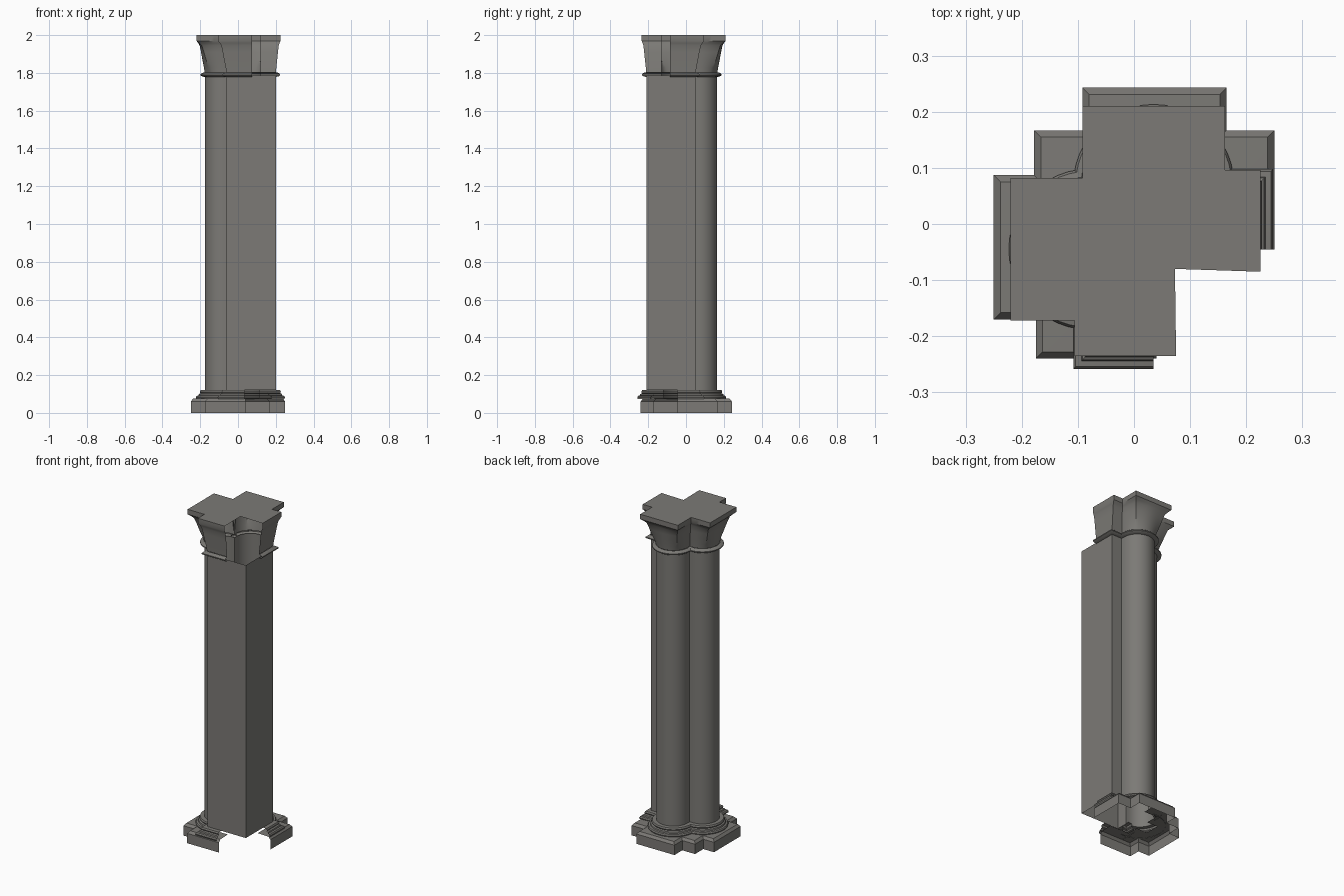
import bpy, bmesh, math
from mathutils import Vector

if "Cube" in bpy.data.objects:
    bpy.data.objects.remove(bpy.data.objects["Cube"])

stone = bpy.data.materials.new("grey stone")
stone.diffuse_color = (0.2, 0.194, 0.18, 1)
stone.use_nodes = True
stone.node_tree.nodes["Principled BSDF"].inputs["Base Color"].default_value = stone.diffuse_color


def swap(pts):
    # the pier is symmetric across its diagonal
    return [(-y - 0.01, -x - 0.01) for x, y in reversed(pts)]


def offset(pts, d):
    # mitred offset of an open path, outward is to the right of travel
    out = []
    for i, p in enumerate(pts):
        p = Vector(p)
        ns = []
        for a, b in ((i - 1, i), (i, i + 1)):
            if a >= 0 and b < len(pts):
                e = (Vector(pts[b]) - Vector(pts[a])).normalized()
                ns.append(Vector((e.y, -e.x)))
        m = sum(ns, Vector((0, 0)))
        out.append(tuple(p + m * (d * len(ns) / m.length_squared)) if len(ns) == 1
                   else tuple(p + m * (2 * d / m.length_squared)))
    return out


def mix(a, b, w):
    return [(p[0] + (q[0] - p[0]) * w, p[1] + (q[1] - p[1]) * w) for p, q in zip(a, b)]


def finish(name, bm):
    me = bpy.data.meshes.new(name)
    bm.to_mesh(me)
    bm.free()
    ob = bpy.data.objects.new(name, me)
    me.materials.append(stone)
    bpy.context.collection.objects.link(ob)
    bpy.ops.object.select_all(action='DESELECT')
    ob.select_set(True)
    bpy.context.view_layer.objects.active = ob
    bpy.ops.object.shade_smooth_by_angle(angle=math.radians(30))
    return ob


def loft(name, rows, closed=False):
    # skin of quads between outlines given as (path, height)
    bm = bmesh.new()
    vs = [[bm.verts.new((x, y, z)) for x, y in path] for path, z in rows]
    n = len(vs[0])
    for lo, hi in zip(vs, vs[1:]):
        for i in range(n if closed else n - 1):
            j = (i + 1) % n
            bm.faces.new((lo[i], lo[j], hi[j], hi[i]))
    return finish(name, bm)


# plan outlines, all travelling anticlockwise
R, CX, CY, N = 0.095, 0.035, 0.07, 24
arc = [(math.cos(math.pi * i / N), math.sin(math.pi * i / N)) for i in range(N + 1)]
column = [(CX + R, 0.05)] + [(CX + R * c, CY + R * s) for c, s in arc] + [(CX - R, 0.05)]
corner = [(0.2, -0.045), (0.2, 0.05), (0.11, 0.05)]

# hollow shaft: square core with two engaged half columns
shaft = [(0.2, -0.21), (0.2, 0.05)] + column + swap(column)[1:] + [(-0.06, -0.21)]
loft("shaft", [(shaft, 0.12), (shaft, 1.785)], closed=True)

# plinth, left open at the front right corner
half = [(0.25, -0.045), (0.25, 0.167), (0.165, 0.167), (0.165, 0.243),
        (-0.092, 0.243), (-0.092, 0.167)]
plinth = half + [(-0.178, 0.167), (-0.178, 0.087), (-0.25, 0.087), (-0.25, -0.17),
                 (-0.175, -0.17), (-0.175, -0.24), (0.04, -0.24)]
loft("plinth", [(plinth, 0), (plinth, 0.06), (offset(plinth, -0.012), 0.075),
                (offset(plinth, -0.085), 0.078)])

# stepped base mouldings and capital collars
base_steps = [(0.046, 0.074), (0.048, 0.082), (0.044, 0.09), (0.034, 0.092), (0.032, 0.1),
              (0.024, 0.104), (0.027, 0.111), (0.023, 0.12), (0, 0.121)]
collar_steps = [(0, 1.778), (0.014, 1.781), (0.023, 1.787), (0.023, 1.793),
                (0.014, 1.8), (0.003, 1.803)]
cap_corner = [(0.2, -0.085), (0.2, 0.05), (0.12, 0.05)]
for tag, f in (("back", lambda p: p), ("left", swap)):
    for part, path, steps in (("column_base", column, base_steps),
                              ("corner_base", corner, base_steps),
                              ("column_collar", column, collar_steps),
                              ("corner_collar", cap_corner, collar_steps)):
        loft(f"{tag}_{part}", [(offset(f(path), d), z) for d, z in steps])

# capitals: bells growing from round to square, with a plain abacus slab
X0, X1, Y1 = -0.092, 0.162, 0.21
mid, hw, y0 = (X0 + X1) / 2, (X1 - X0) / 2, Y1 - (X1 - X0) / 2
square = [(X1, 0.05)]
for c, s in arc:
    k = hw / max(abs(c), abs(s))
    square.append((mid + c * k, y0 + s * k))
square.append((X0, 0.05))
cap_square = [(0.225, -0.085), (0.225, 0.096), (0.12, 0.096)]
bell = [(0.03, 1.803), (0.12, 1.83), (0.3, 1.87), (0.46, 1.91), (0.62, 1.945),
        (0.8, 1.958), (1.0, 1.97), (1.0, 2.0)]
for tag, f in (("back", lambda p: p), ("left", swap)):
    for part, a, b in (("column_capital", column, square),
                       ("corner_capital", cap_corner, cap_square)):
        loft(f"{tag}_{part}", [(f(mix(a, b, w)), z) for w, z in bell])

# top slab with its front right corner cut away
top = [(0.073, -0.08), (0.225, -0.085), (0.225, 0.096), (X1, 0.096), (X1, Y1), (X0, Y1),
       (X0, 0.082), (-0.22, 0.082), (-0.22, -0.172), (-0.106, -0.172),
       (-0.106, -0.235), (0.075, -0.235)]
bm = bmesh.new()
bm.faces.new([bm.verts.new((x, y, 2.0)) for x, y in top])
finish("top_slab", bm)
